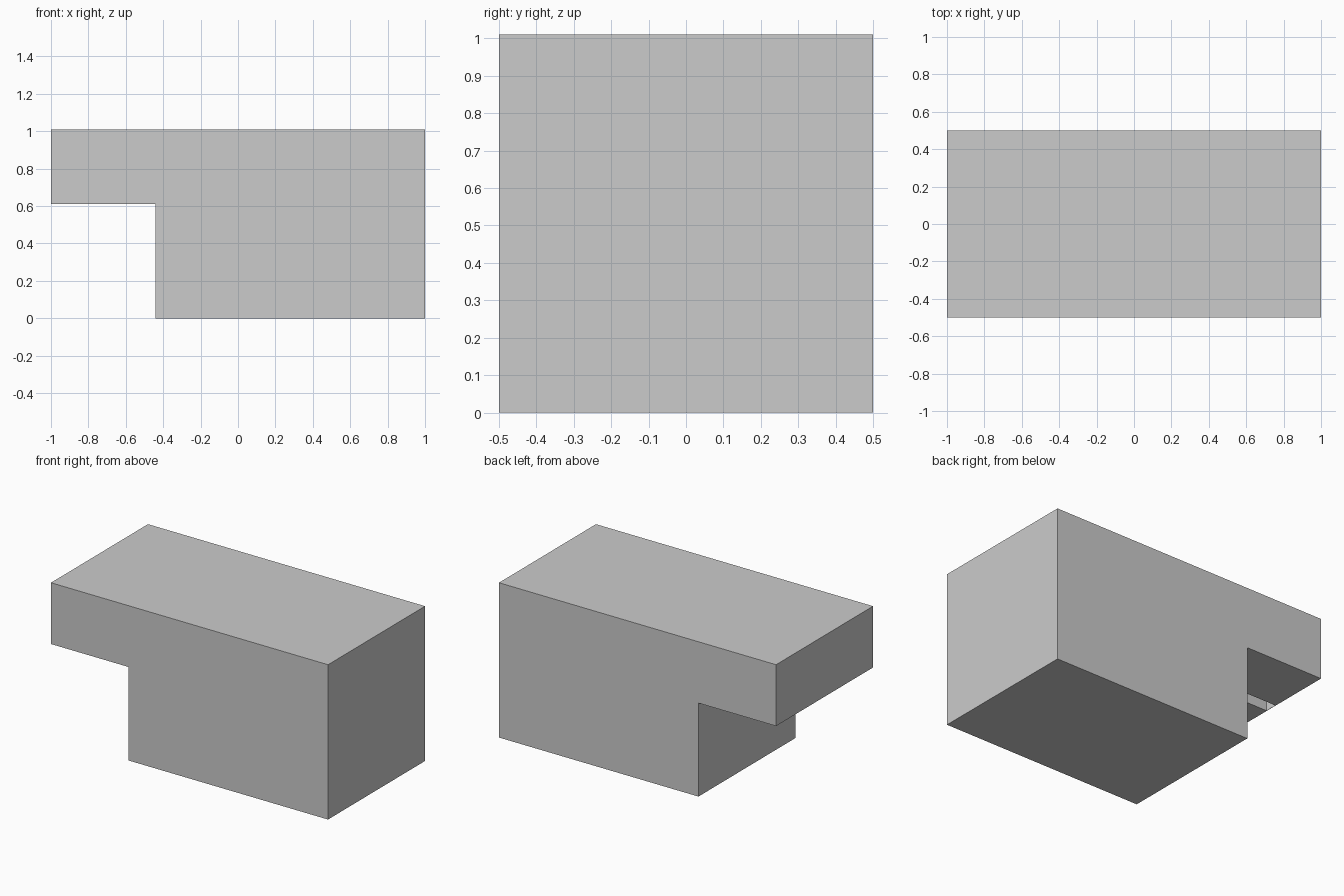
import bpy
import bmesh

if "Cube" in bpy.data.objects:
    bpy.data.objects.remove(bpy.data.objects["Cube"])


def prism(name, profile, y0, y1):
    """Extrude an (x, z) profile from y0 to y1."""
    bm = bmesh.new()
    face = bm.faces.new([bm.verts.new((x, y0, z)) for x, z in profile])
    ext = bmesh.ops.extrude_face_region(bm, geom=[face])
    verts = [v for v in ext["geom"] if isinstance(v, bmesh.types.BMVert)]
    bmesh.ops.translate(bm, verts=verts, vec=(0, y1 - y0, 0))
    bmesh.ops.recalc_face_normals(bm, faces=bm.faces[:])
    mesh = bpy.data.meshes.new(name)
    bm.to_mesh(mesh)
    bm.free()
    obj = bpy.data.objects.new(name, mesh)
    bpy.context.collection.objects.link(obj)
    return obj


# Main block with an overhang on the left
STEP_X, STEP_Z, TOP = -0.44, 0.61, 1.01
block = prism("overhang_block",
              [(-1, STEP_Z), (STEP_X, STEP_Z), (STEP_X, 0),
               (1, 0), (1, TOP), (-1, TOP)], -0.5, 0.5)

# Narrow slot in the underside of the overhang, closed by thin outer skins
skin = 0.002
x0, x1, z0, z1 = -1 + skin, STEP_X - skin, STEP_Z - 0.1, TOP - skin
cutter = prism("slot_cutter", [(x0, z0), (x1, z0), (x1, z1), (x0, z1)],
               0.01, 0.09)
cutter.hide_render = True
cutter.hide_set(True)

cut = block.modifiers.new("underside_slot", "BOOLEAN")
cut.operation = "DIFFERENCE"
cut.solver = "EXACT"
cut.object = cutter
